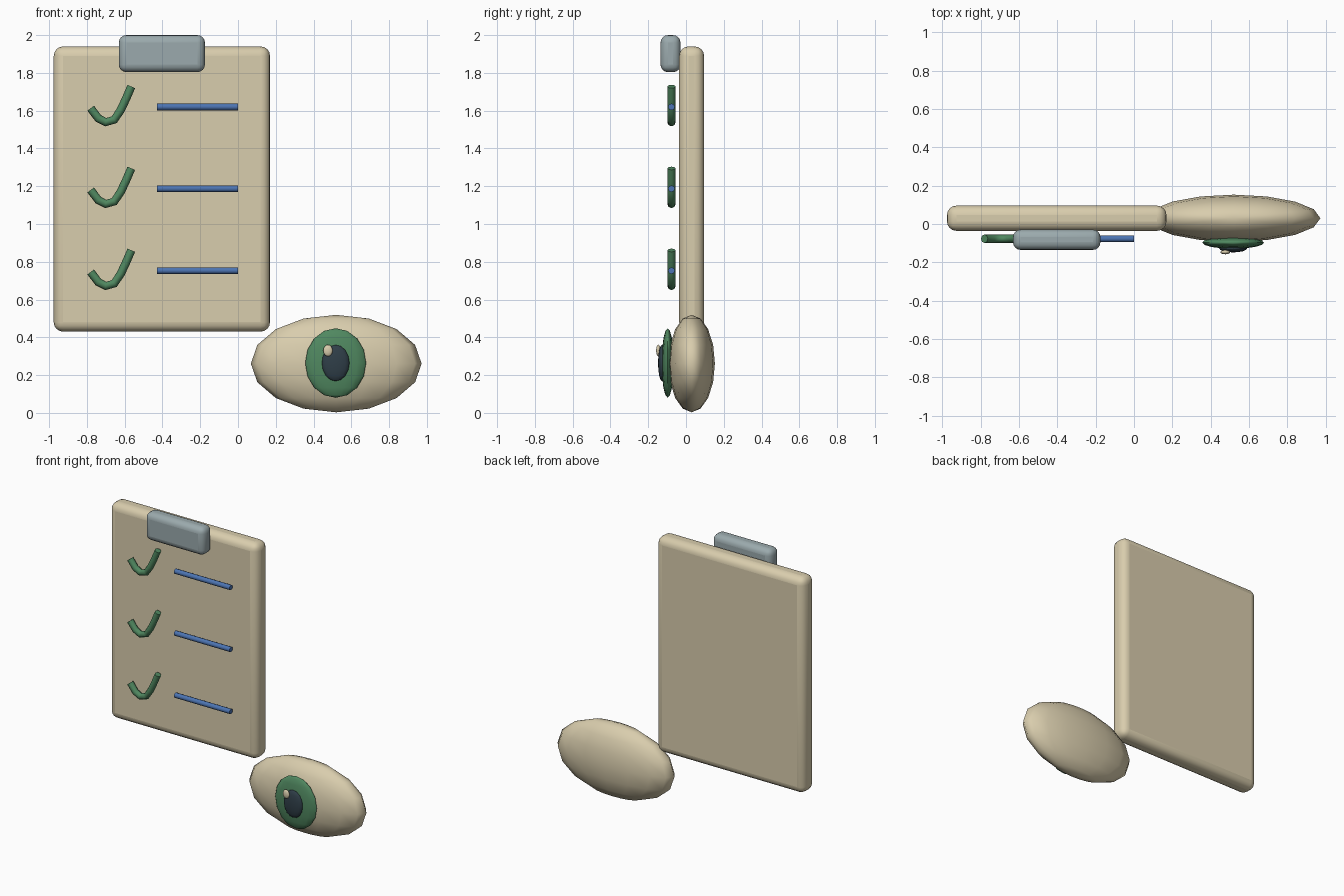
import bpy
from math import radians
from mathutils import Vector

cube = bpy.data.objects.get("Cube")
if cube:
    bpy.data.objects.remove(cube, do_unlink=True)


def material(name, rgb):
    """Flat material from an 8-bit sRGB colour, stored as linear."""
    lin = [((c / 255 + 0.055) / 1.055) ** 2.4 for c in rgb]
    m = bpy.data.materials.new(name)
    m.use_nodes = True
    m.diffuse_color = (*lin, 1)
    m.node_tree.nodes["Principled BSDF"].inputs["Base Color"].default_value = (*lin, 1)
    return m


CREAM = material("cream", (217, 205, 173))
GREY = material("clip_grey", (155, 170, 173))
GREEN = material("green", (80, 136, 96))
BLUE = material("blue", (76, 116, 178))
DARK = material("dark_slate", (47, 62, 72))


def finish(name, mat, angle):
    ob = bpy.context.object
    ob.name = name
    ob.data.materials.clear()
    ob.data.materials.append(mat)
    bpy.ops.object.shade_smooth_by_angle(angle=radians(angle))
    return ob


def rounded_box(name, mat, centre, size, radius):
    bpy.ops.mesh.primitive_cube_add(size=1, location=centre)
    bpy.context.object.scale = size
    bpy.ops.object.transform_apply(location=False, rotation=False, scale=True)
    ob = finish(name, mat, 40)
    bevel = ob.modifiers.new("rounding", "BEVEL")
    bevel.width = radius
    bevel.segments = 4
    for face in ob.data.polygons:
        face.use_smooth = True


def ellipsoid(name, mat, centre, radii):
    bpy.ops.mesh.primitive_uv_sphere_add(segments=16, ring_count=8, radius=1, location=centre)
    bpy.context.object.scale = radii
    bpy.ops.object.transform_apply(location=False, rotation=False, scale=True)
    finish(name, mat, 80)


def tube(name, mat, points, radius):
    curve = bpy.data.curves.new(name, "CURVE")
    curve.dimensions = "3D"
    curve.bevel_depth = radius
    curve.bevel_resolution = 2
    curve.use_fill_caps = True
    spline = curve.splines.new("POLY")
    spline.points.add(len(points) - 1)
    for p, co in zip(spline.points, points):
        p.co = (*co, 1)
    ob = bpy.data.objects.new(name, curve)
    bpy.context.collection.objects.link(ob)
    bpy.ops.object.select_all(action="DESELECT")
    ob.select_set(True)
    bpy.context.view_layer.objects.active = ob
    bpy.ops.object.convert(target="MESH")
    finish(name, mat, 50)


# Clipboard and its clip
rounded_box("board", CREAM, (-0.403, 0.03, 1.185), (1.145, 0.132, 1.51), 0.05)
rounded_box("clip", GREY, (-0.403, -0.082, 1.902), (0.456, 0.106, 0.196), 0.04)

# Three checklist rows: a curved tick and a bar
MARK_Y = -0.077
TICK = [(-0.78, -0.007), (-0.74, -0.06), (-0.70, -0.081), (-0.655, -0.068),
        (-0.62, -0.015), (-0.592, 0.045), (-0.565, 0.108)]
for i, z in enumerate((1.62, 1.187, 0.753), 1):
    tube(f"tick_{i}", GREEN, [Vector((x, MARK_Y, z + dz)) for x, dz in TICK], 0.022)
    tube(f"bar_{i}", BLUE, [Vector((-0.43, MARK_Y, z)), Vector((0, MARK_Y, z))], 0.018)

# Eye in layers, from back to front
ellipsoid("eyeball", CREAM, (0.52, 0.03, 0.261), (0.452, 0.123, 0.258))
ellipsoid("iris", GREEN, (0.517, -0.097, 0.264), (0.161, 0.032, 0.184))
ellipsoid("pupil", DARK, (0.517, -0.127, 0.264), (0.073, 0.021, 0.096))
ellipsoid("glint", CREAM, (0.476, -0.147, 0.33), (0.025, 0.011, 0.031))
